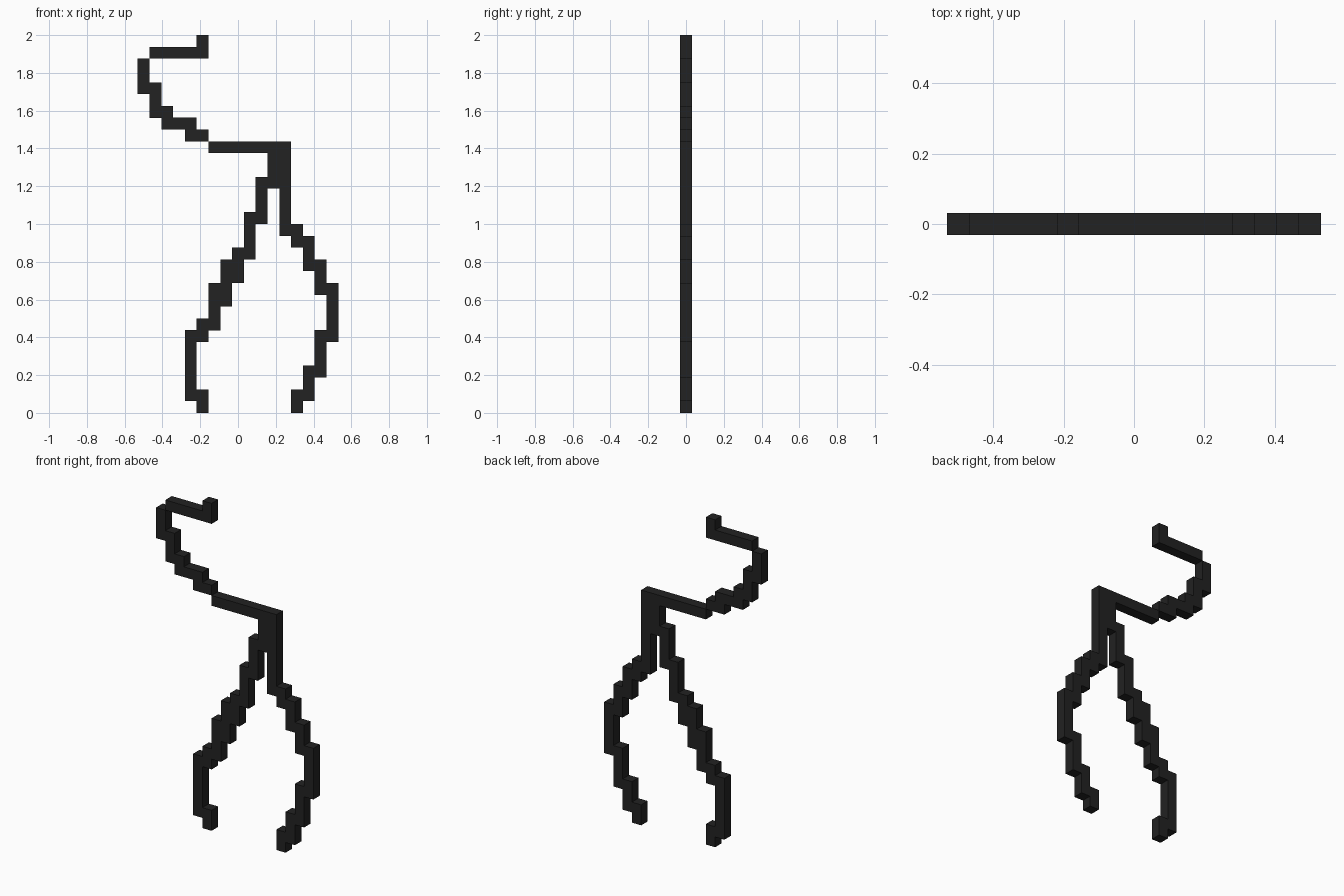
import bpy
import bmesh
from mathutils import Matrix, Vector

cube = bpy.data.objects.get("Cube")
if cube:
    bpy.data.objects.remove(cube, do_unlink=True)

UNIT = 1 / 16          # edge of one block
LEFT = -8.5 * UNIT     # x of the first block column

charcoal = bpy.data.materials.new("charcoal")
charcoal.use_nodes = True
colour = (0.016, 0.016, 0.016, 1)
charcoal.diffuse_color = colour
charcoal.node_tree.nodes["Principled BSDF"].inputs["Base Color"].default_value = colour


def block_limb(name, bars):
    """Build one limb from bars given as (column, row, columns wide, rows high)."""
    bm = bmesh.new()
    for col, row, wide, high in bars:
        centre = Vector((LEFT + (col + wide / 2) * UNIT, 0, (row + high / 2) * UNIT))
        size = Vector((wide, 1, high)) * UNIT
        bmesh.ops.create_cube(bm, size=1, matrix=Matrix.LocRotScale(centre, None, size))
    mesh = bpy.data.meshes.new(name)
    bm.to_mesh(mesh)
    bm.free()
    mesh.materials.append(charcoal)
    bpy.context.collection.objects.link(bpy.data.objects.new(name, mesh))


def columns(start, spans, step=1):
    """Neighbouring upright bars, each spanning (bottom row, top row)."""
    return [(start + i * step, low, 1, top - low) for i, (low, top) in enumerate(spans)]


# Hooked upper arm, from its tip down to the shoulder
block_limb("upper_hook", [(5, 30, 1, 2), (1, 30, 4, 1)])
block_limb("upper_curve", columns(0, [(27, 30), (25, 28), (24, 26), (24, 25), (23, 25), (23, 24)]))

# Level beam and the fork under it
block_limb("cross_beam", [(6, 22, 5, 1)])
block_limb("fork", columns(11, [(19, 23), (15, 23)]))

# Leg on the left side, bowed outward and back in to the foot
block_limb("left_leg", columns(13, [(14, 16), (12, 15), (10, 13), (6, 11)])
           + columns(15, [(3, 7), (1, 4), (0, 2)], -1))

# Leg on the right side, stepping outward to the foot
block_limb("right_leg", columns(10, [(16, 20), (13, 17), (11, 14), (9, 13), (7, 11), (6, 8), (1, 7)], -1)
           + columns(5, [(0, 2)]))
